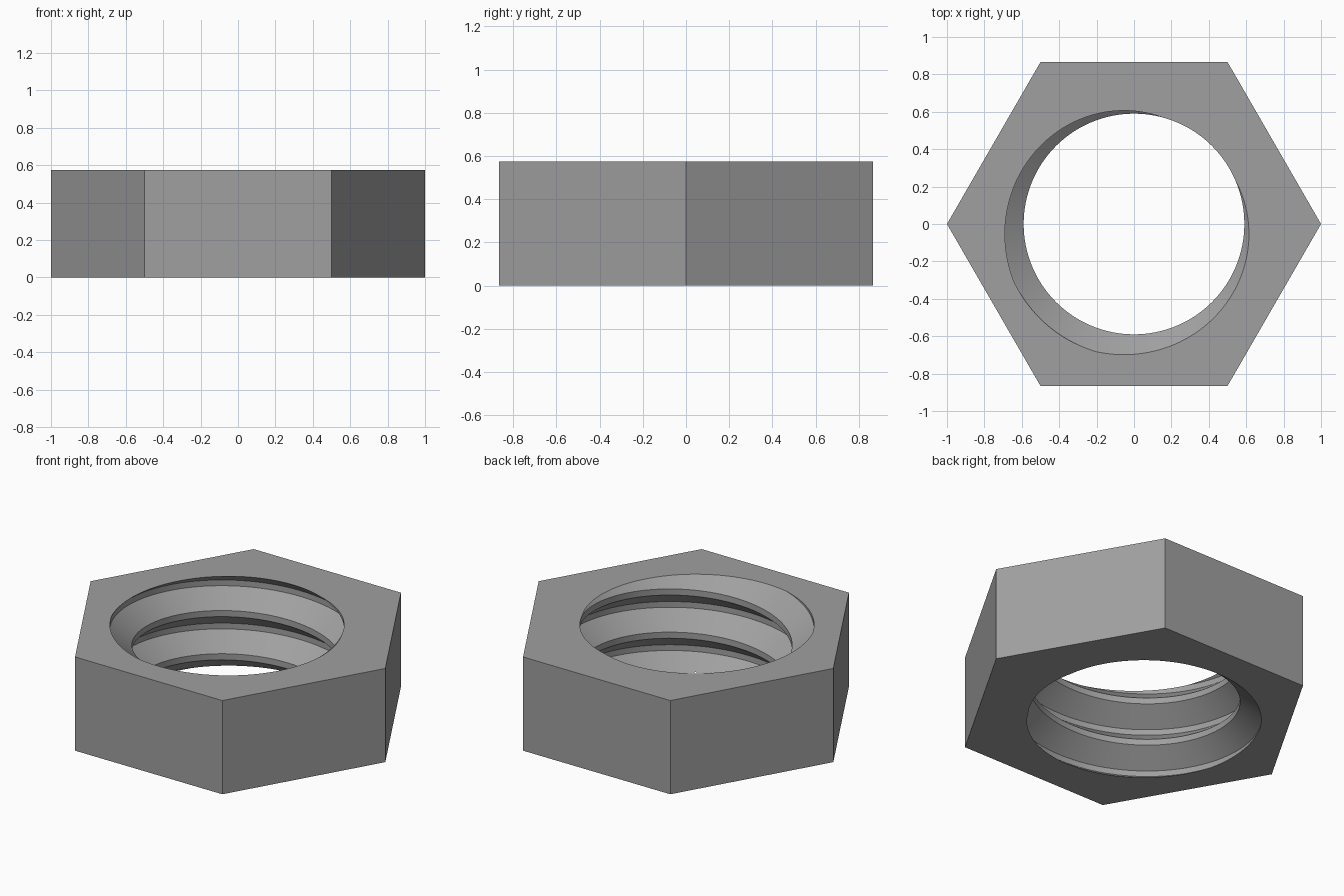
import bpy, bmesh, math
from mathutils import Vector

if "Cube" in bpy.data.objects:
    bpy.data.objects.remove(bpy.data.objects["Cube"])

HEIGHT = 0.575
PITCH = 0.265
R_CREST, R_ROOT = 0.59, 0.712
CREST_ANGLE = 49.5          # where the crest centre meets the top face
STEPS = 120                 # divisions per turn

# Thread profile: (phase in degrees of one pitch, radius)
PROFILE = [(-25.5, R_CREST), (25.5, R_CREST), (156, R_ROOT), (204, R_ROOT)]

bm = bmesh.new()

# Helical thread surface, longer than the nut at both ends
columns = []
for i in range(STEPS + 1):
    deg = 360 * i / STEPS
    a = math.radians(deg)
    columns.append([
        bm.verts.new((r * math.cos(a), r * math.sin(a),
                      HEIGHT + PITCH * (turn + (phase + deg - CREST_ANGLE) / 360)))
        for turn in range(-4, 3) for phase, r in PROFILE])
for left, right in zip(columns, columns[1:]):
    for k in range(len(left) - 1):
        bm.faces.new((left[k], left[k + 1], right[k + 1], right[k]))
bmesh.ops.remove_doubles(bm, verts=bm.verts[:], dist=1e-5)

# Trim the thread flush with the top and bottom faces
for z, up in ((0, -1), (HEIGHT, 1)):
    bmesh.ops.bisect_plane(bm, geom=bm.verts[:] + bm.edges[:] + bm.faces[:], dist=1e-6,
                           plane_co=(0, 0, z), plane_no=(0, 0, up), clear_outer=True)
bmesh.ops.remove_doubles(bm, verts=bm.verts[:], dist=1e-5)


def rim(z):
    return [e for e in bm.edges if e.is_boundary
            and all(abs(v.co.z - z) < 1e-4 for v in e.verts)]


rims = {z: rim(z) for z in (0, HEIGHT)}

# Hexagonal outside walls
rings = {z: [bm.verts.new((math.cos(k * math.pi / 3), math.sin(k * math.pi / 3), z))
             for k in range(6)] for z in (0, HEIGHT)}
low, high = rings[0], rings[HEIGHT]
for k in range(6):
    n = (k + 1) % 6
    bm.faces.new((low[k], low[n], high[n], high[k]))

# Flat end faces between the hexagon and the bore
for z, ring in rings.items():
    outer = [bm.edges.get((ring[k], ring[(k + 1) % 6])) for k in range(6)]
    bmesh.ops.triangle_fill(bm, edges=outer + rims[z], use_beauty=True,
                            normal=Vector((0, 0, 1 if z else -1)))
bmesh.ops.recalc_face_normals(bm, faces=bm.faces[:])

mesh = bpy.data.meshes.new("hex_nut")
bm.to_mesh(mesh)
bm.free()
nut = bpy.data.objects.new("hex_nut", mesh)
bpy.context.collection.objects.link(nut)

grey = bpy.data.materials.new("steel_grey")
grey.diffuse_color = (0.35, 0.35, 0.35, 1)
grey.use_nodes = True
grey.node_tree.nodes["Principled BSDF"].inputs["Base Color"].default_value = grey.diffuse_color
mesh.materials.append(grey)

bpy.context.view_layer.objects.active = nut
nut.select_set(True)
bpy.ops.object.shade_smooth_by_angle(angle=math.radians(25))
